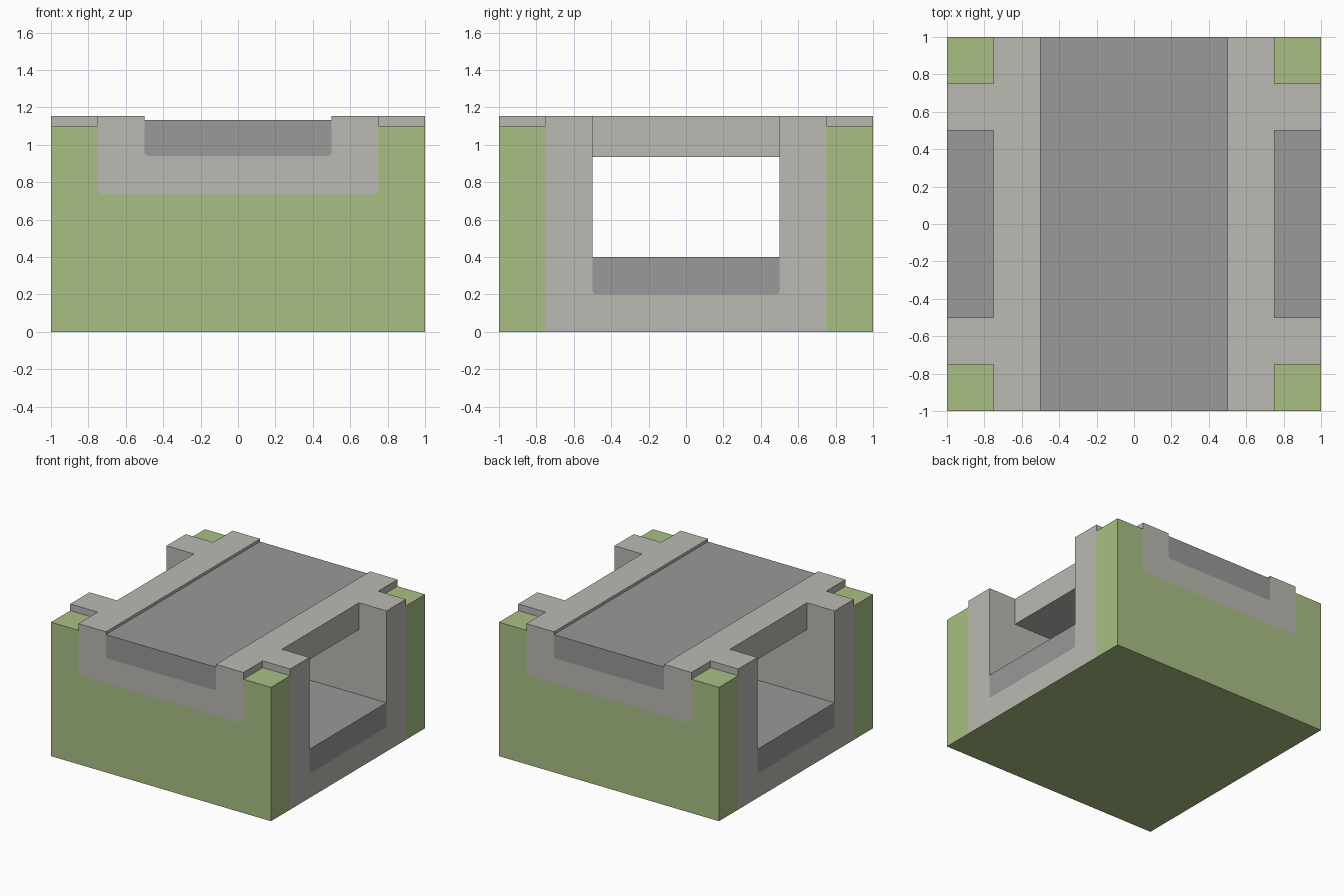
import bpy
import bmesh
import math

cube = bpy.data.objects.get("Cube")
if cube:
    bpy.data.objects.remove(cube, do_unlink=True)


def material(name, r, g, b):
    m = bpy.data.materials.new(name)
    m.use_nodes = True
    m.diffuse_color = (r, g, b, 1)
    m.node_tree.nodes["Principled BSDF"].inputs["Base Color"].default_value = (r, g, b, 1)
    return m


concrete = material("concrete", 0.495, 0.485, 0.445)
asphalt = material("asphalt", 0.319, 0.319, 0.319)
grass = material("grass", 0.397, 0.521, 0.231)

KERB, BANK, ROAD, LOW_ROAD = 1.155, 1.10, 1.132, 0.40   # top heights
SLAB, LOW_BED, PANEL = 0.94, 0.20, 0.735                # bottom heights
OUT, UP = 1.1, 1.4                                      # overshoot of cutters


def pan(half, floor, top, r=0.02):
    """Section open from the top, with rounded lower corners."""
    arc = [math.radians(a) for a in (0, 30, 60, 90)]
    right = [(half - r + r * math.sin(a), floor + r - r * math.cos(a)) for a in arc]
    left = [(-u, v) for u, v in reversed(right)]
    return [(-half, top)] + left + right + [(half, top)]


def u_section(outer, bottom, top):
    """Bank section with a pan-shaped notch for the concrete end panel."""
    return [(outer, bottom), (-outer, bottom), (-outer, top)] + pan(0.75, PANEL, top) + [(outer, top)]


def prism(name, section, axis, start, end, mat=None):
    """Extrude a (sideways, z) section along the x or y axis."""
    def place(u, v, t):
        return (t, u, v) if axis == "x" else (u, t, v)
    bm = bmesh.new()
    a = [bm.verts.new(place(u, v, start)) for u, v in section]
    b = [bm.verts.new(place(u, v, end)) for u, v in section]
    bm.faces.new(a)
    bm.faces.new(b)
    for i in range(len(a)):
        j = (i + 1) % len(a)
        bm.faces.new((a[i], a[j], b[j], b[i]))
    bmesh.ops.recalc_face_normals(bm, faces=bm.faces)
    mesh = bpy.data.meshes.new(name)
    bm.to_mesh(mesh)
    bm.free()
    ob = bpy.data.objects.new(name, mesh)
    bpy.context.collection.objects.link(ob)
    if mat:
        mesh.materials.append(mat)
    return ob


def rect(half, bottom, top):
    return [(-half, bottom), (half, bottom), (half, top), (-half, top)]


def cut(target, cutter):
    cutter.hide_render = True
    mod = target.modifiers.new("cut", "BOOLEAN")
    mod.operation = "DIFFERENCE"
    mod.solver = "EXACT"
    mod.object = cutter
    bpy.context.view_layer.objects.active = target
    bpy.ops.object.modifier_apply(modifier=mod.name)
    bpy.data.objects.remove(cutter, do_unlink=True)


# Concrete bridge: one block with the road channel and underpass cut out
bridge = prism("concrete_bridge", rect(1, 0, KERB), "x", -1, 1, concrete)
cut(bridge, prism("road_channel", pan(0.5, SLAB, UP), "y", -OUT, OUT))
cut(bridge, prism("underpass", pan(0.5, LOW_BED, SLAB - 0.005), "x", -OUT, OUT))

# Open cuttings on both sides of the deck
for s in (-1, 1):
    cut(bridge, prism("side_opening", rect(0.5, 0.6, UP), "x", s * 0.75, s * OUT))

# Grass banks at front and back, set into the concrete
for name, s in (("front_bank", -1), ("back_bank", 1)):
    cut(bridge, prism("bank_recess", u_section(OUT, -0.1, UP), "y", s * 0.75, s * OUT))
    prism(name, u_section(1, 0, BANK), "y", s * 0.75, s, grass)

# Base underside is grass coloured
bridge.data.materials.append(grass)
for f in bridge.data.polygons:
    f.material_index = 1 if f.normal.z < -0.9 and f.center.z < 0.01 else 0

# Road over the bridge and road through the underpass
prism("upper_road", pan(0.5, SLAB, ROAD), "y", -1, 1, asphalt)
prism("lower_road", pan(0.5, LOW_BED, LOW_ROAD), "x", -1, 1, asphalt)
